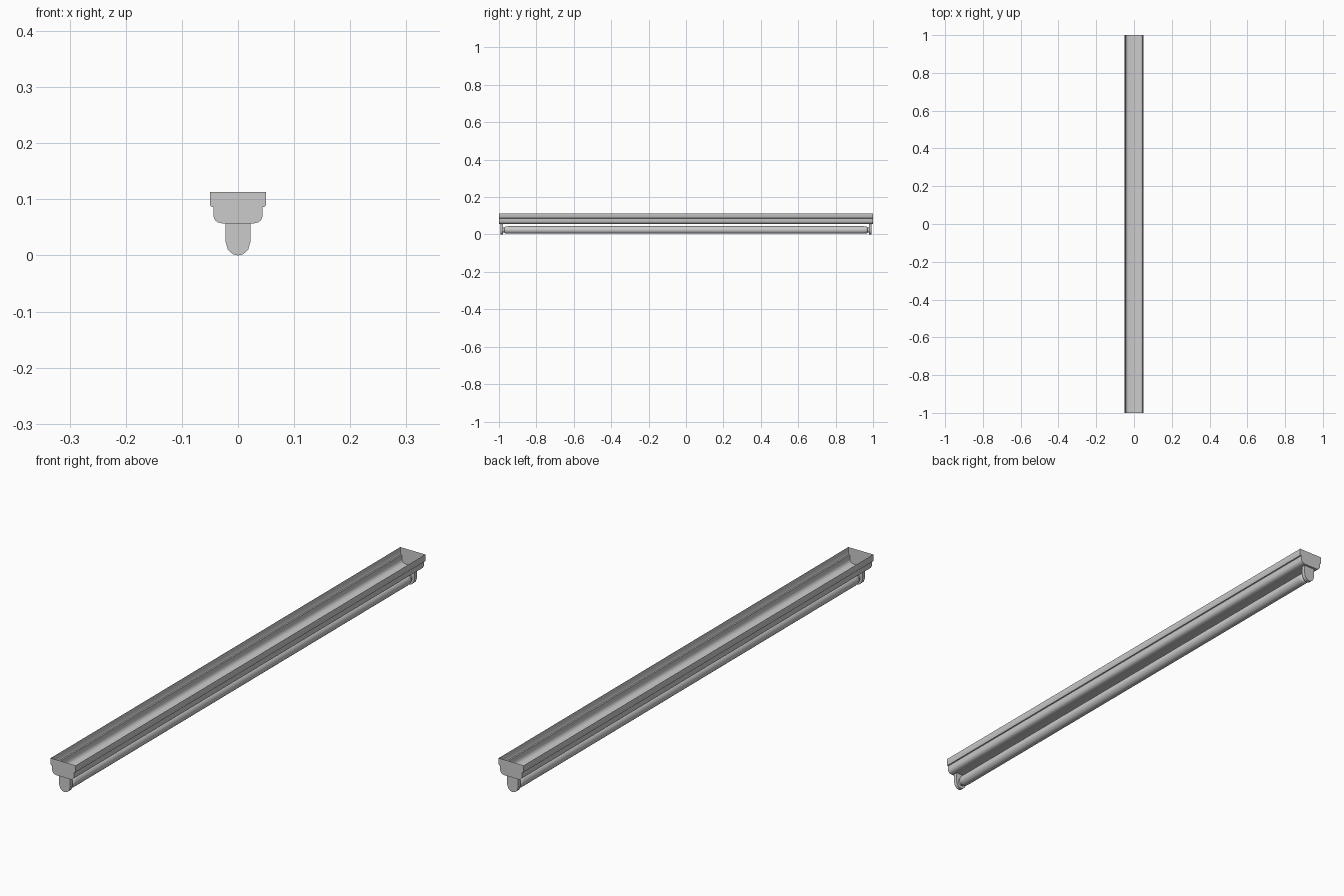
import bpy, bmesh, math

if "Cube" in bpy.data.objects:
    bpy.data.objects.remove(bpy.data.objects["Cube"])


def finish(name, bm):
    bmesh.ops.recalc_face_normals(bm, faces=bm.faces)
    me = bpy.data.meshes.new(name)
    bm.to_mesh(me)
    bm.free()
    ob = bpy.data.objects.new(name, me)
    bpy.context.collection.objects.link(ob)
    bpy.ops.object.select_all(action='DESELECT')
    ob.select_set(True)
    bpy.context.view_layer.objects.active = ob
    bpy.ops.object.shade_smooth_by_angle(angle=math.radians(35))
    return ob


def extrude(name, pts, y0, y1, open_top=False):
    """Extrude an x-z profile along y; open_top leaves the closing strip out."""
    bm = bmesh.new()
    a = [bm.verts.new((x, y0, z)) for x, z in pts]
    b = [bm.verts.new((x, y1, z)) for x, z in pts]
    n = len(pts)
    for i in range(n - 1 if open_top else n):
        j = (i + 1) % n
        bm.faces.new((a[i], a[j], b[j], b[i]))
    bm.faces.new(a)
    bm.faces.new(b[::-1])
    return finish(name, bm)


def lathe(name, prof, zc, sides=20):
    """Revolve (y, radius) pairs around a y-axis at height zc."""
    bm = bmesh.new()
    rings = []
    for y, r in prof:
        rings.append([bm.verts.new((r * math.cos(2 * math.pi * k / sides), y,
                                    zc + r * math.sin(2 * math.pi * k / sides)))
                      for k in range(sides)])
    for p, q in zip(rings, rings[1:]):
        for k in range(sides):
            m = (k + 1) % sides
            bm.faces.new((p[k], p[m], q[m], q[k]))
    bm.faces.new(rings[0])
    bm.faces.new(rings[-1])
    return finish(name, bm)


def mirrored(half):
    return half + [(-x, z) for x, z in reversed(half) if x > 0]


# Housing: open-topped sheet trough with stepped sides and rounded lower edges
half = [(0.05, 0.113), (0.05, 0.09), (0.048, 0.087), (0.044, 0.086),
        (0.044, 0.07), (0.041, 0.063), (0.036, 0.059), (0.028, 0.057)]
extrude("housing", mirrored(half), -1.0, 1.0, open_top=True)

# Lamp holders: tombstone plates with a round socket facing the tube
plate = mirrored([(0.022, 0.057), (0.022, 0.024), (0.018, 0.01), (0.009, 0.002), (0, 0)])
for s, side in ((-1, "front"), (1, "back")):
    extrude(side + "_lamp_holder", plate, s * 0.992, s * 0.978)
    lathe(side + "_socket", [(s * 0.979, 0.013), (s * 0.968, 0.013)], 0.024)

# Fluorescent tube with narrowed ends
end = [(0.970, 0.014), (0.968, 0.017), (0.962, 0.0195), (0.95, 0.02)]
lathe("tube", [(-y, r) for y, r in end] + end[::-1], 0.024)
